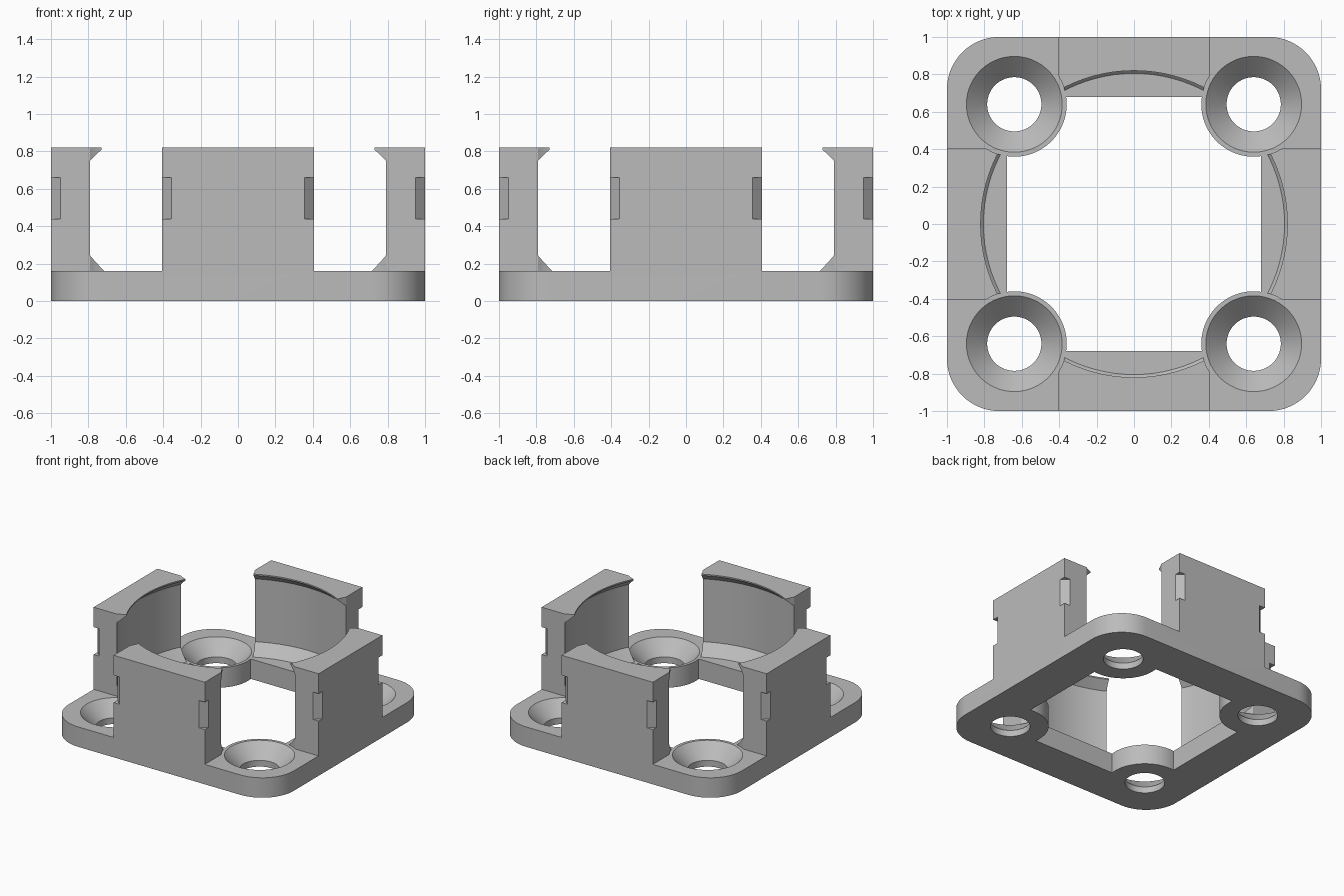
import bpy, bmesh
from math import sin, cos, pi, radians, tau

cube = bpy.data.objects.get("Cube")
if cube:
    bpy.data.objects.remove(cube, do_unlink=True)

PLATE = 0.16      # base plate thickness
HEIGHT = 0.82     # top of the walls
HALF_WALL = 0.405
HOLE = 0.64       # screw hole offset from the centre
BOSS = 0.28       # boss radius around each screw hole


def add_object(name, bm):
    bmesh.ops.recalc_face_normals(bm, faces=bm.faces)
    mesh = bpy.data.meshes.new(name)
    bm.to_mesh(mesh)
    bm.free()
    obj = bpy.data.objects.new(name, mesh)
    bpy.context.collection.objects.link(obj)
    return obj


def prism(name, points, z0, z1):
    """Extrude an outline between two heights."""
    bm = bmesh.new()
    low = [bm.verts.new((x, y, z0)) for x, y in points]
    high = [bm.verts.new((x, y, z1)) for x, y in points]
    bm.faces.new(low)
    bm.faces.new(high)
    for i in range(len(points)):
        j = (i + 1) % len(points)
        bm.faces.new((low[i], low[j], high[j], high[i]))
    return add_object(name, bm)


def lathe(name, profile, cx=0, cy=0, steps=96):
    """Closed solid of revolution from (radius, height) pairs."""
    bm = bmesh.new()
    rings = [[bm.verts.new((cx + r * cos(tau * i / steps), cy + r * sin(tau * i / steps), z))
              for i in range(steps)] for r, z in profile]
    bm.faces.new(rings[0])
    bm.faces.new(rings[-1])
    for a, b in zip(rings, rings[1:]):
        for i in range(steps):
            j = (i + 1) % steps
            bm.faces.new((a[i], a[j], b[j], b[i]))
    return add_object(name, bm)


def arc(cx, cy, r, start, end, steps):
    angles = [radians(start + (end - start) * i / steps) for i in range(steps + 1)]
    return [(cx + r * cos(a), cy + r * sin(a)) for a in angles]


def four_corners(points):
    """Repeat a corner outline around the centre in quarter turns."""
    out = []
    for turn in range(4):
        c, s = round(cos(turn * pi / 2)), round(sin(turn * pi / 2))
        out += [(c * x - s * y, s * x + c * y) for x, y in points]
    return out


def cut(body, cutter):
    cutter.hide_render = True
    mod = body.modifiers.new("cut", "BOOLEAN")
    mod.operation = "DIFFERENCE"
    mod.solver = "EXACT"
    mod.object = cutter
    bpy.ops.object.select_all(action="DESELECT")
    bpy.context.view_layer.objects.active = body
    body.select_set(True)
    bpy.ops.object.modifier_apply(modifier=mod.name)
    bpy.data.objects.remove(cutter, do_unlink=True)


# Rounded square block
R = 0.28
bracket = prism("mounting_bracket", four_corners(arc(1 - R, 1 - R, R, 0, 90, 16)), 0, HEIGHT)

# Round bore leaving a foot chamfer and an overhanging lip on each wall
cut(bracket, lathe("bore", [(0.805, PLATE), (0.89, 0.245), (0.89, 0.75),
                            (0.82, 0.81), (0.82, 1)]))

# Square opening through the plate, going around the four bosses
cut(bracket, prism("opening", four_corners(arc(HOLE, HOLE, BOSS, 278.2, 171.8, 28)), -0.5, 1.2))

for sx in (-1, 1):
    for sy in (-1, 1):
        # Open corner between two walls
        block = [(sx * x, sy * y) for x, y in
                 ((HALF_WALL, HALF_WALL), (1.2, HALF_WALL), (1.2, 1.2), (HALF_WALL, 1.2))]
        cut(bracket, prism("corner", block, PLATE, 1.2))
        # Screw head clearance, then countersunk hole
        cx, cy = sx * HOLE, sy * HOLE
        cut(bracket, lathe("clearance", [(BOSS, PLATE), (BOSS, 1.2)], cx, cy))
        cut(bracket, lathe("countersink", [(0.145, -0.2), (0.145, 0.05),
                                           (0.256, PLATE), (0.266, 0.17)], cx, cy))
        # Bevelled notches in the outer wall edges
        for x, y in ((HALF_WALL, 1), (1, HALF_WALL)):
            diamond = arc(sx * x, sy * y, 0.05, 0, 270, 3)
            cut(bracket, prism("notch", diamond, 0.44, 0.66))

# Plain grey finish
grey = bpy.data.materials.new("plain_grey")
grey.use_nodes = True
colour = (0.5, 0.5, 0.5, 1)
grey.diffuse_color = colour
grey.node_tree.nodes["Principled BSDF"].inputs["Base Color"].default_value = colour
bracket.data.materials.clear()
bracket.data.materials.append(grey)

bpy.context.view_layer.objects.active = bracket
bracket.select_set(True)
bpy.ops.object.shade_smooth_by_angle(angle=radians(30))
